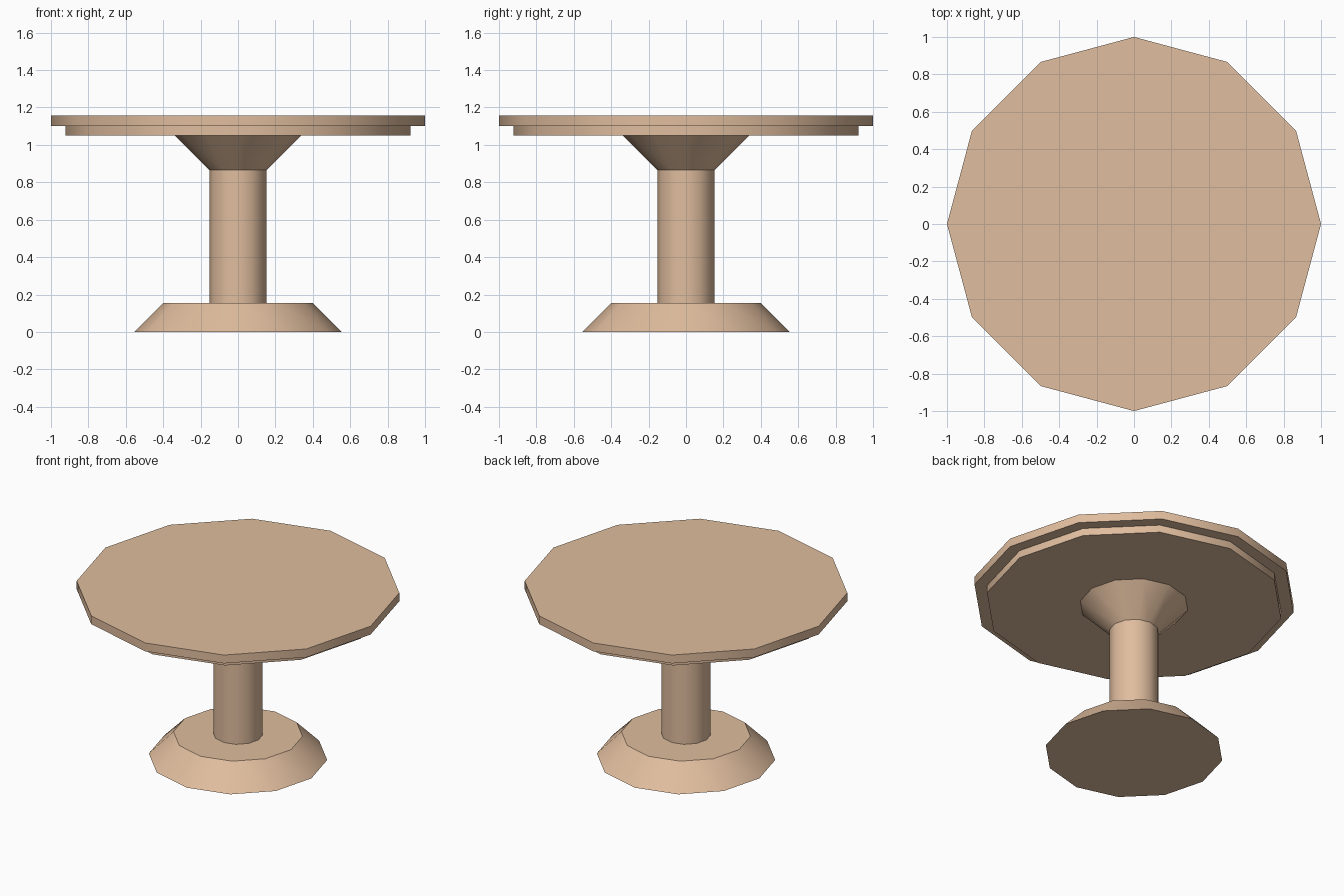
import bpy
import math

if "Cube" in bpy.data.objects:
    bpy.data.objects.remove(bpy.data.objects["Cube"])

wood = bpy.data.materials.new("light_wood")
wood.diffuse_color = (0.745, 0.509, 0.342, 1.0)
wood.use_nodes = True
wood.node_tree.nodes["Principled BSDF"].inputs["Base Color"].default_value = wood.diffuse_color

SIDES = 12


def tier(name, z0, z1, r0, r1):
    """Twelve-sided frustum from z0 to z1, smooth around, sharp at the rims."""
    bpy.ops.mesh.primitive_cone_add(vertices=SIDES, radius1=r0, radius2=r1,
                                    depth=z1 - z0, location=(0, 0, (z0 + z1) / 2))
    ob = bpy.context.object
    ob.name = name
    ob.data.materials.append(wood)
    bpy.ops.object.shade_smooth_by_angle(angle=math.radians(35))
    return ob


# Sloped foot and central column
tier("base", 0.0, 0.155, 0.553, 0.40)
tier("column", 0.155, 0.865, 0.153, 0.153)

# Flared bracket under the top
tier("flared_support", 0.865, 1.05, 0.153, 0.337)

# Stepped table top
tier("top_underlayer", 1.05, 1.10, 0.922, 0.922)
tier("table_top", 1.10, 1.157, 1.0, 1.0)
